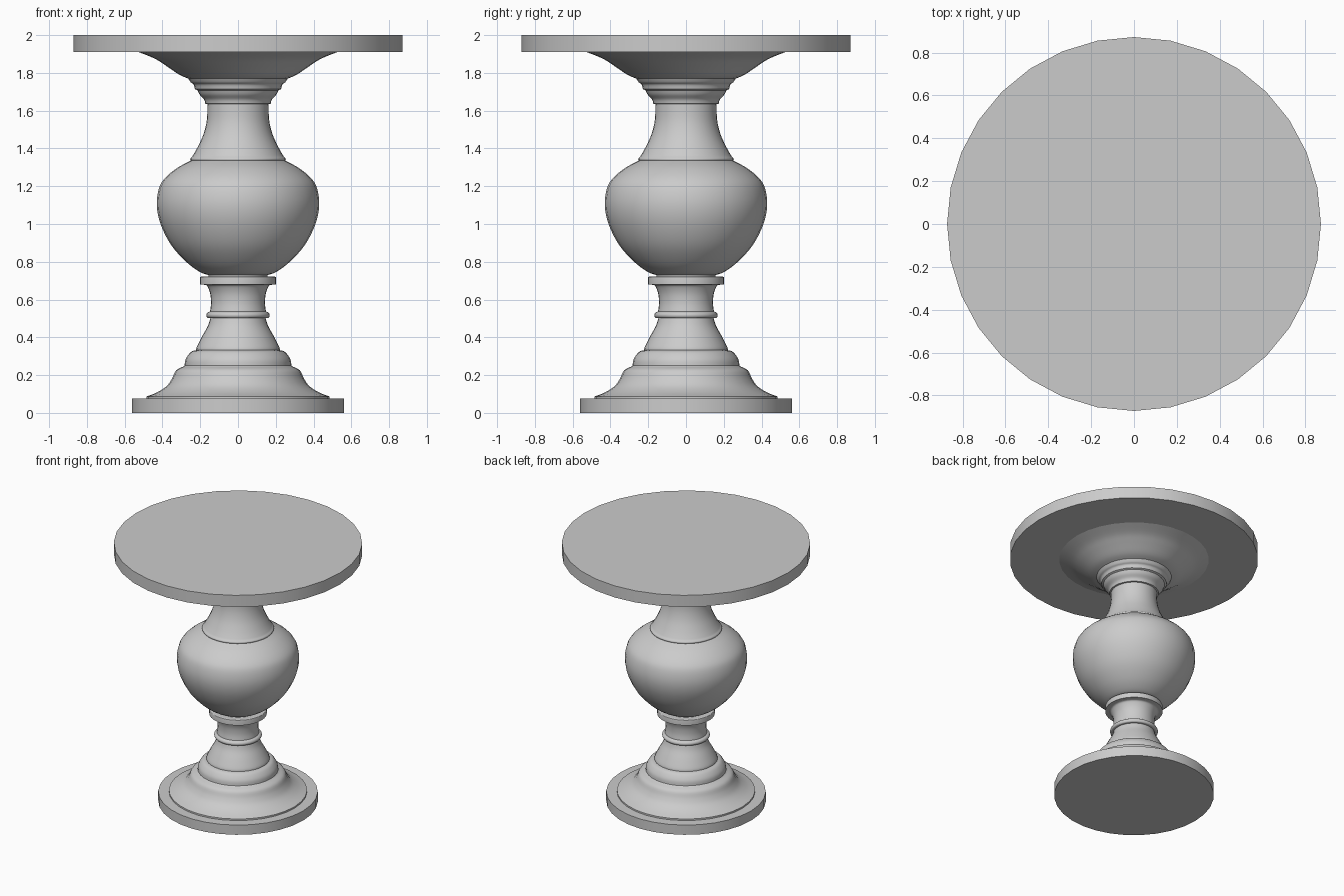
import bpy
import math

if "Cube" in bpy.data.objects:
    bpy.data.objects.remove(bpy.data.objects["Cube"])

SIDES = 32


def curve(pts, steps=4):
    """Smooth Catmull-Rom path through (radius, z) points."""
    if len(pts) < 3:
        return list(pts)
    p = [pts[0]] + list(pts) + [pts[-1]]
    out = []
    for i in range(1, len(p) - 2):
        for s in range(steps):
            t = s / steps
            out.append(tuple(
                0.5 * (2 * b + (c - a) * t + (2 * a - 5 * b + 4 * c - d) * t ** 2
                       + (3 * b - a - 3 * c + d) * t ** 3)
                for a, b, c, d in zip(p[i - 1], p[i], p[i + 1], p[i + 2])))
    return out + [pts[-1]]


def lathe(name, *runs):
    """Revolve profile runs, listed bottom to top; runs meet in hard corners."""
    profile = []
    for run in runs:
        for q in curve(run):
            if not profile or math.dist(q, profile[-1]) > 1e-5:
                profile.append(q)
    verts, rings, faces = [], [], []
    for r, z in profile:
        n = len(verts)
        if r < 1e-6:
            verts.append((0, 0, z))
            rings.append([n] * SIDES)
        else:
            for i in range(SIDES):
                a = math.tau * i / SIDES
                verts.append((r * math.cos(a), r * math.sin(a), z))
            rings.append(list(range(n, n + SIDES)))
    for lo, hi in zip(rings, rings[1:]):
        for i in range(SIDES):
            j = (i + 1) % SIDES
            faces.append(list(dict.fromkeys((lo[i], lo[j], hi[j], hi[i]))))
    mesh = bpy.data.meshes.new(name)
    mesh.from_pydata(verts, [], faces)
    ob = bpy.data.objects.new(name, mesh)
    bpy.context.collection.objects.link(ob)
    bpy.ops.object.select_all(action='DESELECT')
    ob.select_set(True)
    bpy.context.view_layer.objects.active = ob
    bpy.ops.object.shade_smooth_by_angle(angle=math.radians(35))


# Flat round plinth
lathe("base_plinth", [(0, 0), (.56, 0)], [(.56, 0), (.56, .075)],
      [(.56, .075), (.485, .075)])

# Stepped foot: flared skirt, then rounded shoulder
lathe("foot", [(.485, .075), (.485, .087)],
      [(.485, .087), (.43, .108), (.38, .14), (.35, .18), (.328, .225), (.29, .245)],
      [(.29, .245), (.283, .25)],
      [(.283, .25), (.277, .285), (.25, .322), (.222, .332)])

# Lower stem with a bead ring
lathe("lower_stem", [(.222, .332), (.218, .35), (.19, .405), (.16, .46), (.146, .502)],
      [(.146, .502), (.162, .504), (.168, .517), (.162, .53), (.148, .537)],
      [(.148, .537), (.143, .58), (.147, .63), (.162, .67), (.175, .678)])

# Collar under the bulb
lathe("collar", [(.175, .678), (.202, .68)], [(.202, .68), (.202, .715)],
      [(.202, .715), (.196, .721), (.155, .721)], [(.155, .721), (.155, .73)])

# Large turned bulb
lathe("bulb", [(.155, .73), (.20, .745), (.275, .80), (.355, .89), (.41, 1.0),
               (.43, 1.10), (.418, 1.19), (.385, 1.245), (.32, 1.298), (.25, 1.335)])

# Upper neck
lathe("neck", [(.25, 1.335), (.253, 1.345), (.242, 1.358)],
      [(.242, 1.358), (.215, 1.405), (.183, 1.475), (.165, 1.55), (.162, 1.635)])

# Mouldings and flare that carry the top
lathe("capital", [(.162, 1.635), (.173, 1.637)],
      [(.173, 1.637), (.18, 1.66), (.203, 1.685), (.215, 1.708)],
      [(.215, 1.708), (.228, 1.714)],
      [(.228, 1.714), (.235, 1.738), (.25, 1.75), (.263, 1.77)],
      [(.263, 1.77), (.31, 1.79), (.38, 1.837), (.44, 1.875), (.525, 1.91)])

# Round table top
lathe("table_top", [(.525, 1.91), (.872, 1.91)], [(.872, 1.91), (.872, 2.0)],
      [(.872, 2.0), (0, 2.0)])
